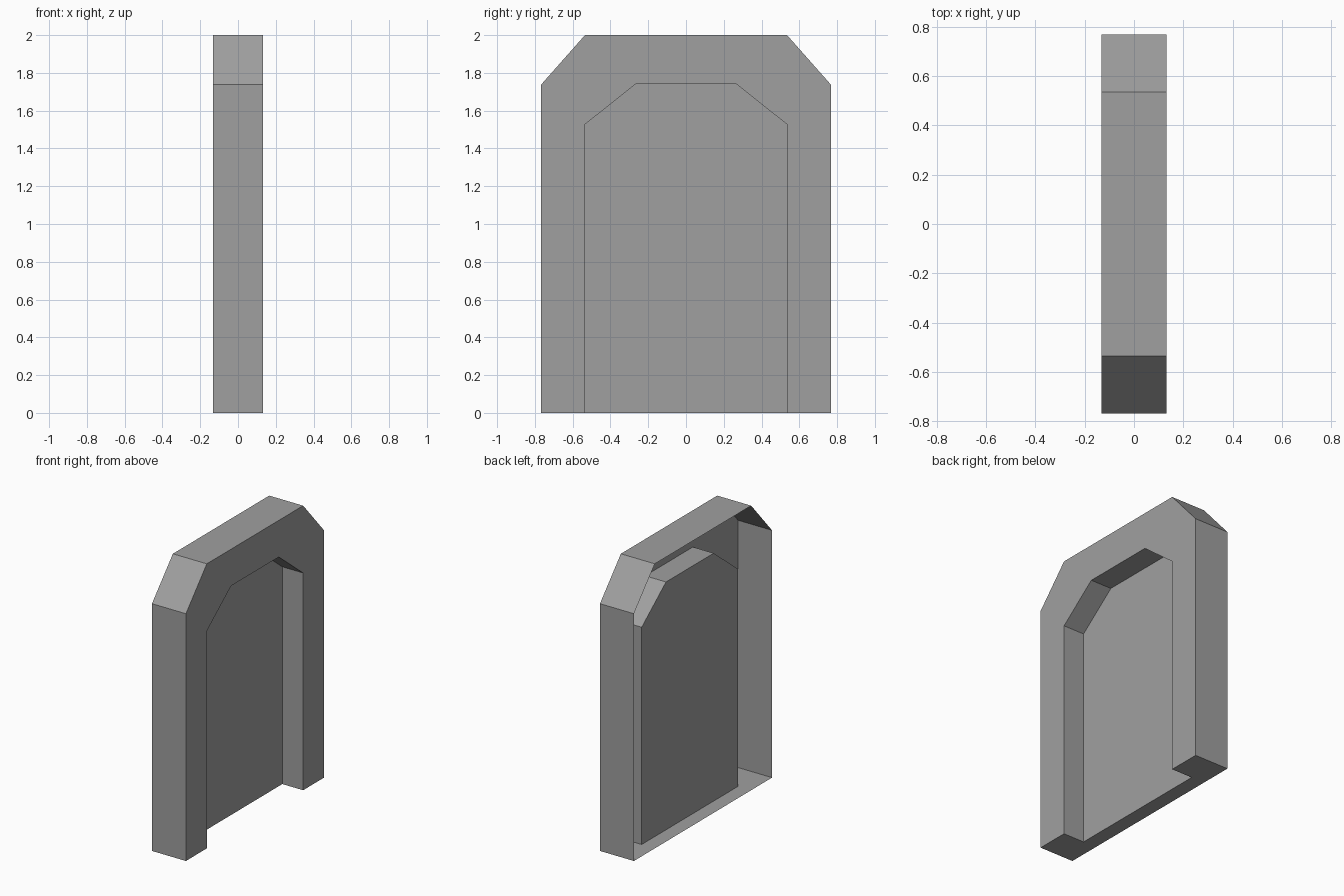
import bpy
import bmesh

if "Cube" in bpy.data.objects:
    bpy.data.objects.remove(bpy.data.objects["Cube"], do_unlink=True)

# Single flat grey
grey = bpy.data.materials.new("plain_grey")
grey.use_nodes = True
color = (0.35, 0.35, 0.35, 1)
grey.diffuse_color = color
grey.node_tree.nodes["Principled BSDF"].inputs["Base Color"].default_value = color

HALF_DEPTH = 0.132
PANEL_X = -0.03


def arch(half_width, half_top, shoulder, top):
    """Chamfered arch as (y, z) points, from one foot to the other."""
    side = [(half_width, 0), (half_width, shoulder), (half_top, top)]
    return [(-y, z) for y, z in side] + side[::-1]


def ring(bm, profile, x):
    return [bm.verts.new((x, y, z)) for y, z in profile]


def strip(bm, a, b):
    for i in range(len(a) - 1):
        bm.faces.new((a[i], a[i + 1], b[i + 1], b[i]))


outer = arch(0.767, 0.535, 1.738, 2.0)
inner = arch(0.535, 0.265, 1.527, 1.742)

bm = bmesh.new()
back_edge = ring(bm, outer, -HALF_DEPTH)
front_edge = ring(bm, outer, HALF_DEPTH)
opening = ring(bm, inner, HALF_DEPTH)
recess = ring(bm, inner, PANEL_X)

strip(bm, back_edge, front_edge)   # outer walls
strip(bm, front_edge, opening)     # arch face
strip(bm, opening, recess)         # recess walls
bm.faces.new(recess)               # recessed panel

# Floor around the foot of the recess; the back stays open
feet = [back_edge, front_edge, opening, recess]
bm.faces.new([r[0] for r in feet] + [r[-1] for r in feet[::-1]])

bmesh.ops.recalc_face_normals(bm, faces=bm.faces[:])
mesh = bpy.data.meshes.new("arched_niche")
bm.to_mesh(mesh)
bm.free()
mesh.materials.append(grey)
niche = bpy.data.objects.new("arched_niche", mesh)
bpy.context.collection.objects.link(niche)
